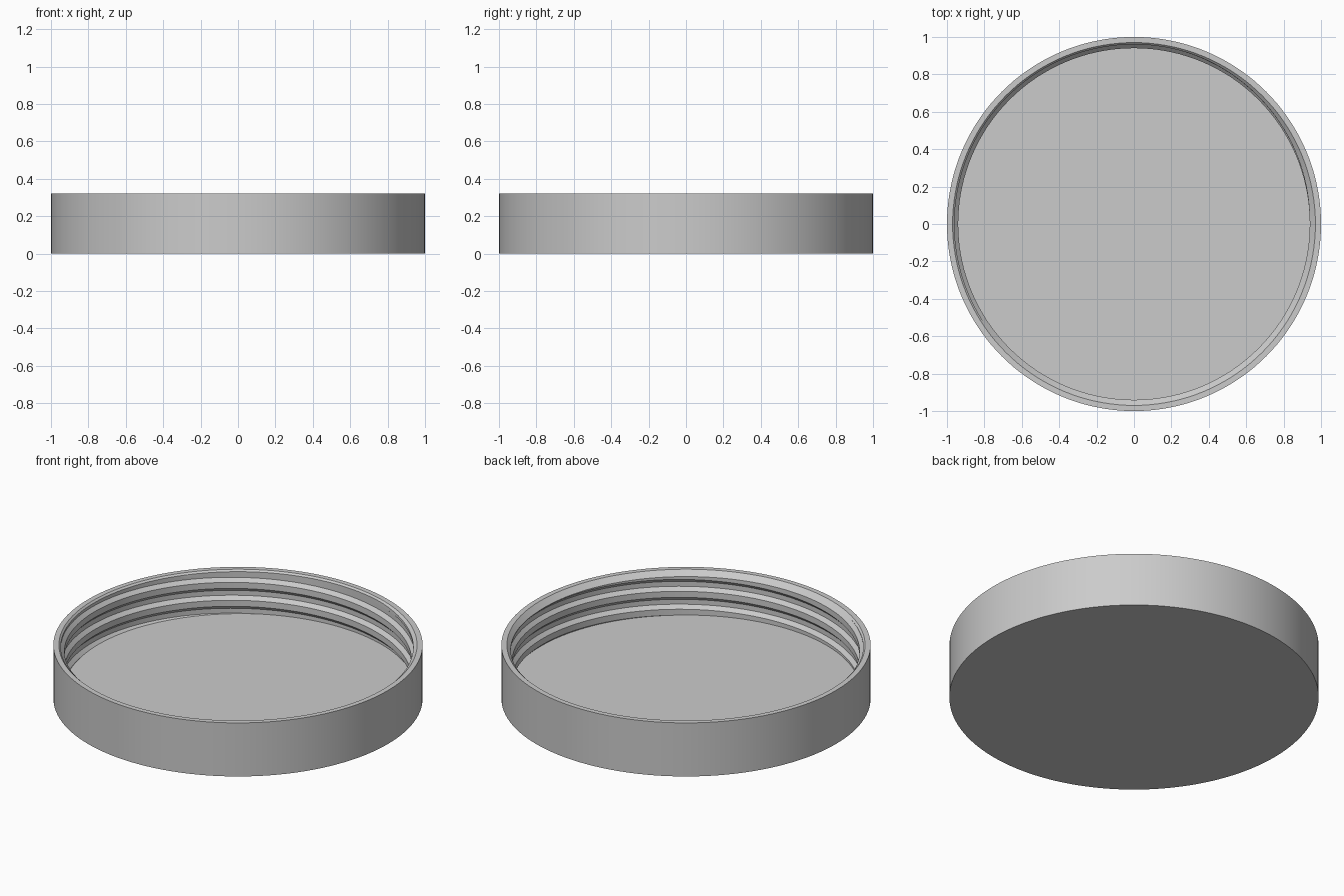
import bpy, bmesh, math

cube = bpy.data.objects.get("Cube")
if cube:
    bpy.data.objects.remove(cube)

# Lid dimensions
HEIGHT, FLOOR, RIM = 0.32, 0.06, 0.97
ROOT, CREST = 0.96, 0.94
PITCH, HALF_CREST, HALF_BASE = 0.107, 0.018, 0.039
START_Z, START_ANGLE = 0.24, math.radians(135)
SEGMENTS = 144


def thread_centre(angle):
    return START_Z + PITCH * (angle - START_ANGLE) / math.tau


def inner_radius(angle, z):
    """Trapezoid helical thread, trimmed by the lead-in chamfer at the rim."""
    offset = (z - thread_centre(angle)) / PITCH
    distance = abs(offset - round(offset)) * PITCH
    t = (distance - HALF_CREST) / (HALF_BASE - HALF_CREST)
    thread = CREST + (ROOT - CREST) * min(max(t, 0), 1)
    return max(thread, RIM - (HEIGHT - z))


def column(angle):
    """Radius and height pairs from the floor centre, over the wall, to the base centre."""
    heights = [FLOOR, HEIGHT, HEIGHT - (RIM - ROOT), HEIGHT - (RIM - CREST)]
    for turn in range(-4, 4):
        for edge in (-HALF_BASE, -HALF_CREST, HALF_CREST, HALF_BASE):
            z = thread_centre(angle) + turn * PITCH + edge
            heights.append(min(max(z, FLOOR), HEIGHT))
    wall = [(inner_radius(angle, z), z) for z in sorted(heights)]
    return [(0, FLOOR)] + wall + [(1, HEIGHT), (1, 0), (0, 0)]


# Sweep the columns around the axis and weld the seam
bm = bmesh.new()
rings = []
for i in range(SEGMENTS + 1):
    a = math.tau * i / SEGMENTS
    rings.append([bm.verts.new((r * math.cos(a), r * math.sin(a), z)) for r, z in column(a)])
for here, after in zip(rings, rings[1:]):
    for j in range(len(here) - 1):
        bm.faces.new((here[j], after[j], after[j + 1], here[j + 1]))
bmesh.ops.remove_doubles(bm, verts=bm.verts, dist=0.00005)
bmesh.ops.dissolve_degenerate(bm, edges=bm.edges, dist=0.00005)
bmesh.ops.recalc_face_normals(bm, faces=bm.faces)

mesh = bpy.data.meshes.new("threaded_lid")
bm.to_mesh(mesh)
bm.free()
lid = bpy.data.objects.new("threaded_lid", mesh)
bpy.context.collection.objects.link(lid)

# Plain grey plastic
grey = bpy.data.materials.new("light_grey")
grey.use_nodes = True
colour = (0.6, 0.6, 0.6, 1)
grey.diffuse_color = colour
grey.node_tree.nodes["Principled BSDF"].inputs["Base Color"].default_value = colour
mesh.materials.append(grey)

bpy.ops.object.select_all(action="DESELECT")
lid.select_set(True)
bpy.context.view_layer.objects.active = lid
bpy.ops.object.shade_smooth_by_angle(angle=math.radians(25))
